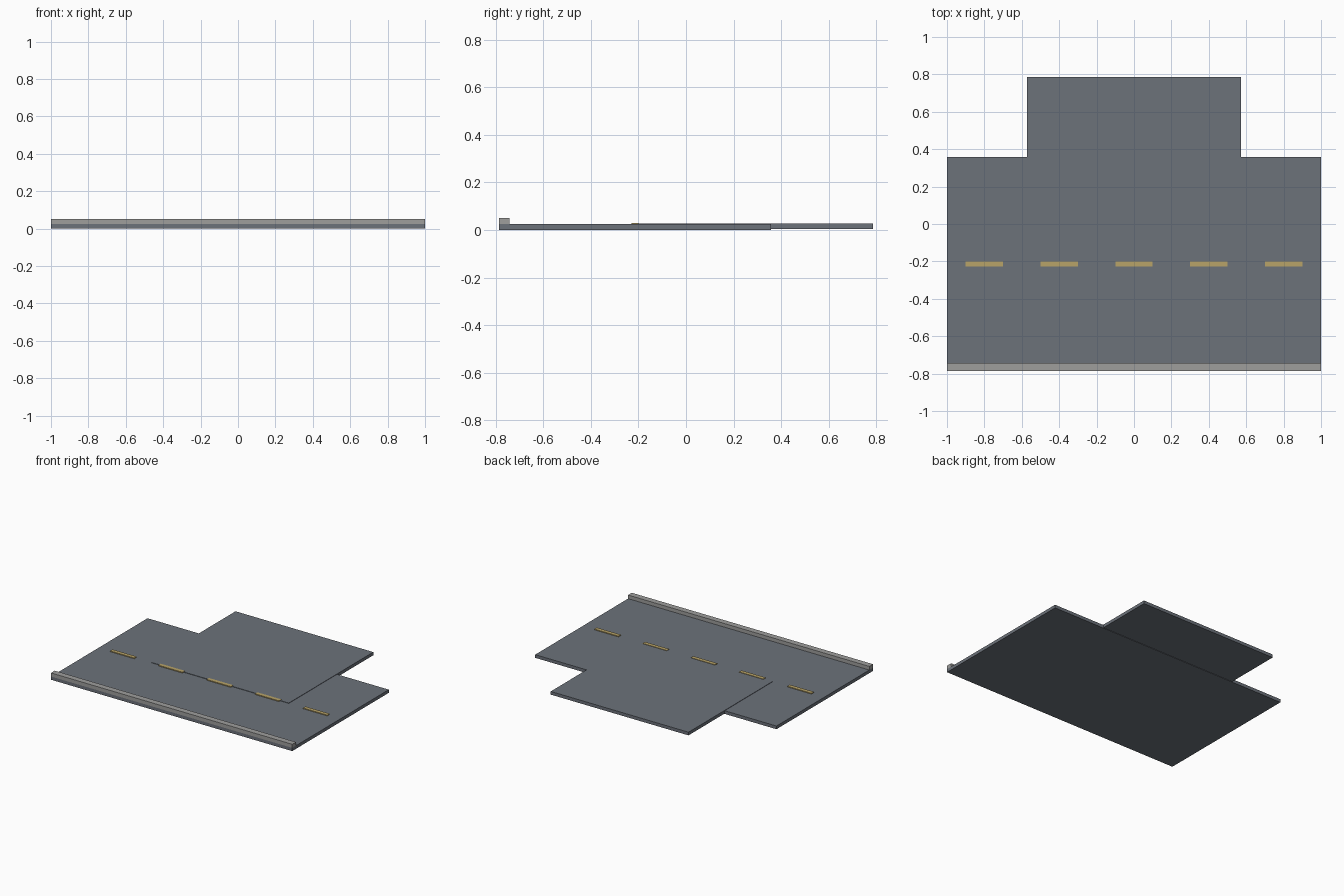
import bpy

if "Cube" in bpy.data.objects:
    bpy.data.objects.remove(bpy.data.objects["Cube"])


def material(name, rgb):
    m = bpy.data.materials.new(name)
    m.diffuse_color = (*rgb, 1.0)
    m.use_nodes = True
    m.node_tree.nodes["Principled BSDF"].inputs["Base Color"].default_value = m.diffuse_color
    return m


asphalt = material("asphalt grey", (0.15, 0.168, 0.195))
concrete = material("concrete grey", (0.342, 0.342, 0.335))
paint = material("road paint yellow", (0.48, 0.37, 0.14))


def box(name, x, y, z, mat):
    """Box from (min, max) ranges on each axis."""
    bpy.ops.mesh.primitive_cube_add(size=1)
    ob = bpy.context.object
    ob.name = name
    for v in ob.data.vertices:
        v.co = [r[0] if c < 0 else r[1] for c, r in zip(v.co, (x, y, z))]
    ob.data.materials.append(mat)
    return ob


ROAD_TOP = 0.024
FRONT = -0.786

# Main road and the side road that joins it at the centre line
box("main_road", (-1, 1), (FRONT, 0.357), (0, ROAD_TOP), asphalt)
box("side_road", (-0.571, 0.571), (-0.214, 0.786), (0.003, 0.027), asphalt)

# Raised kerb along the front edge
box("kerb", (-1, 1), (FRONT, -0.742), (ROAD_TOP, 0.051), concrete)

# Dashed centre line
for i in range(5):
    cx = -0.8 + 0.4 * i
    box(f"lane_dash_{i + 1}", (cx - 0.1, cx + 0.1), (-0.2285, -0.2),
        (ROAD_TOP - 0.001, 0.03), paint)
